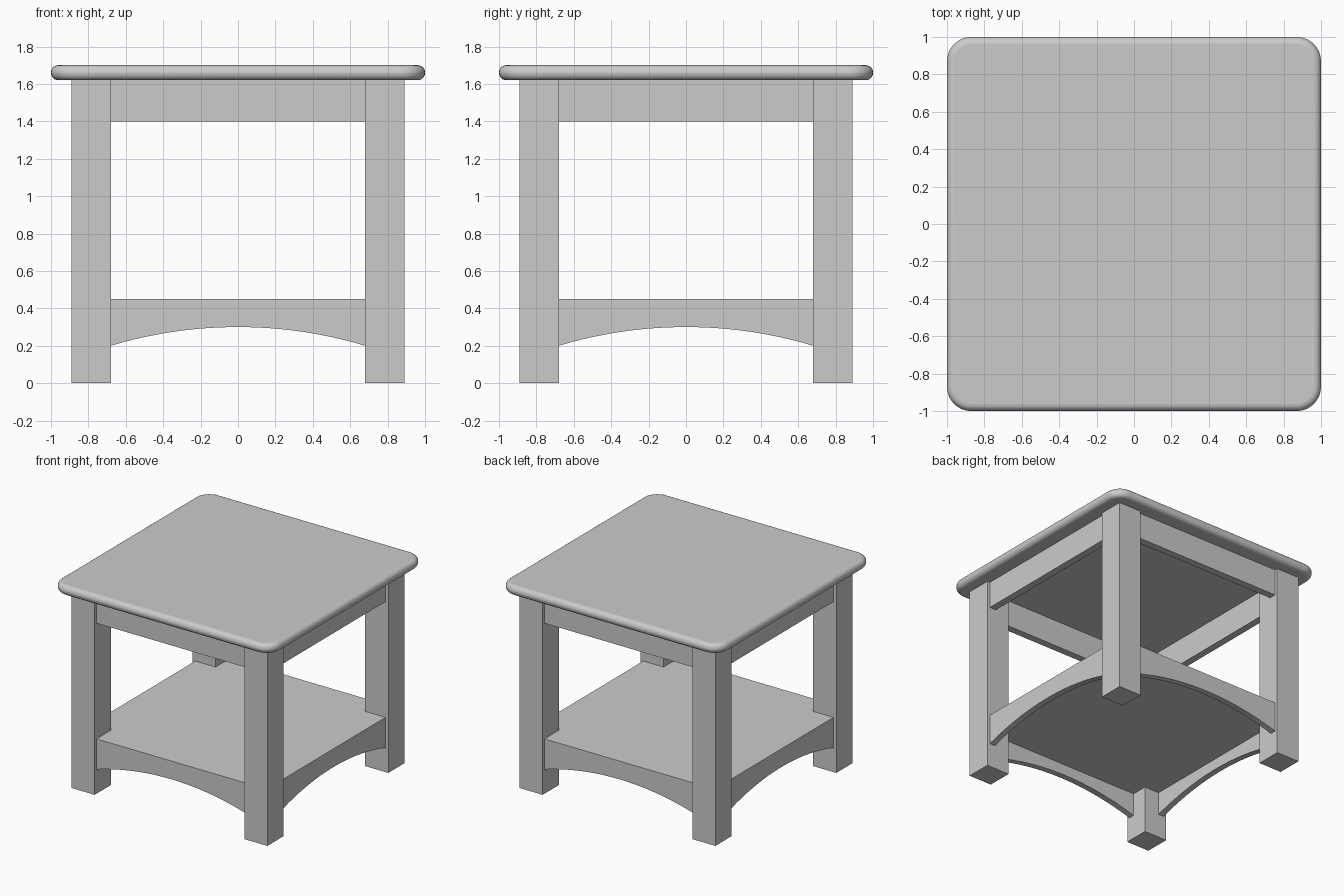
import bpy, bmesh, math
from mathutils import Matrix, Vector

cube = bpy.data.objects.get("Cube")
if cube:
    bpy.data.objects.remove(cube, do_unlink=True)

# Main dimensions
LEG_IN, LEG_OUT = 0.68, 0.89
TOP_BOTTOM, TOP_Z = 1.62, 1.70
RAIL_OUT = LEG_OUT - 0.025
SHELF_Z = 0.45

grey = bpy.data.materials.new("plain grey")
grey.use_nodes = True
grey.diffuse_color = (0.6, 0.6, 0.6, 1)
grey.node_tree.nodes["Principled BSDF"].inputs["Base Color"].default_value = grey.diffuse_color


def extrude_profile(name, points, direction):
    """Make a solid by extruding a flat outline along a direction."""
    bm = bmesh.new()
    face = bm.faces.new([bm.verts.new(p) for p in points])
    new = bmesh.ops.extrude_face_region(bm, geom=[face])["geom"]
    verts = [g for g in new if isinstance(g, bmesh.types.BMVert)]
    bmesh.ops.translate(bm, vec=direction, verts=verts)
    bmesh.ops.recalc_face_normals(bm, faces=bm.faces)
    mesh = bpy.data.meshes.new(name)
    bm.to_mesh(mesh)
    bm.free()
    mesh.materials.append(grey)
    obj = bpy.data.objects.new(name, mesh)
    bpy.context.collection.objects.link(obj)
    return obj


def box(name, lo, hi):
    outline = [(lo[0], lo[1], lo[2]), (hi[0], lo[1], lo[2]),
               (hi[0], hi[1], lo[2]), (lo[0], hi[1], lo[2])]
    return extrude_profile(name, outline, (0, 0, hi[2] - lo[2]))


def turn(obj, quarter):
    obj.data.transform(Matrix.Rotation(quarter * math.pi / 2, 4, "Z"))


# Tabletop: rounded corners in plan, half-round edge
outline = []
radius = 0.13
for quarter in range(4):
    for step in range(9):
        a = quarter * math.pi / 2 + step * math.pi / 16
        sx = 1 if quarter in (0, 3) else -1
        sy = 1 if quarter in (0, 1) else -1
        outline.append((sx * (1 - radius) + radius * math.cos(a),
                        sy * (1 - radius) + radius * math.sin(a), TOP_BOTTOM))
top = extrude_profile("tabletop", outline, (0, 0, TOP_Z - TOP_BOTTOM))
bevel = top.modifiers.new("rounded edge", "BEVEL")
bevel.width = 0.038
bevel.segments = 6
bevel.limit_method = "ANGLE"
bevel.angle_limit = math.radians(60)
bpy.ops.object.select_all(action="DESELECT")
top.select_set(True)
bpy.context.view_layer.objects.active = top
bpy.ops.object.shade_smooth_by_angle(angle=math.radians(35))

# Arched outline of the lower rails, drawn on the front side
rise, half = 0.10, LEG_IN
arc_r = (half * half + rise * rise) / (2 * rise)
arch = [(half, -RAIL_OUT, SHELF_Z), (-half, -RAIL_OUT, SHELF_Z)]
for i in range(25):
    x = -half + 2 * half * i / 24
    arch.append((x, -RAIL_OUT, 0.30 - arc_r + math.sqrt(arc_r ** 2 - x * x)))

# Legs, aprons and arched rails, repeated on each side
sides = ("front", "left", "back", "right")
corners = ("front_left", "back_left", "back_right", "front_right")
for q in range(4):
    leg = box(corners[q] + "_leg", (LEG_IN, -LEG_OUT, 0), (LEG_OUT, -LEG_IN, TOP_BOTTOM))
    apron = box(sides[q] + "_apron", (-LEG_IN, -RAIL_OUT, 1.40),
                (LEG_IN, -RAIL_OUT + 0.06, TOP_BOTTOM))
    rail = extrude_profile(sides[q] + "_arched_rail", arch, (0, 0.05, 0))
    for part in (leg, apron, rail):
        turn(part, q)

# Lower shelf, notched around the legs
edge = RAIL_OUT - 0.05
notch = [Vector((LEG_IN, -edge, 0.39)), Vector((LEG_IN, -LEG_IN, 0.39)),
         Vector((edge, -LEG_IN, 0.39))]
shelf_outline = [Matrix.Rotation(q * math.pi / 2, 3, "Z") @ p
                 for q in range(4) for p in notch]
extrude_profile("lower_shelf", shelf_outline, (0, 0, SHELF_Z - 0.39))
